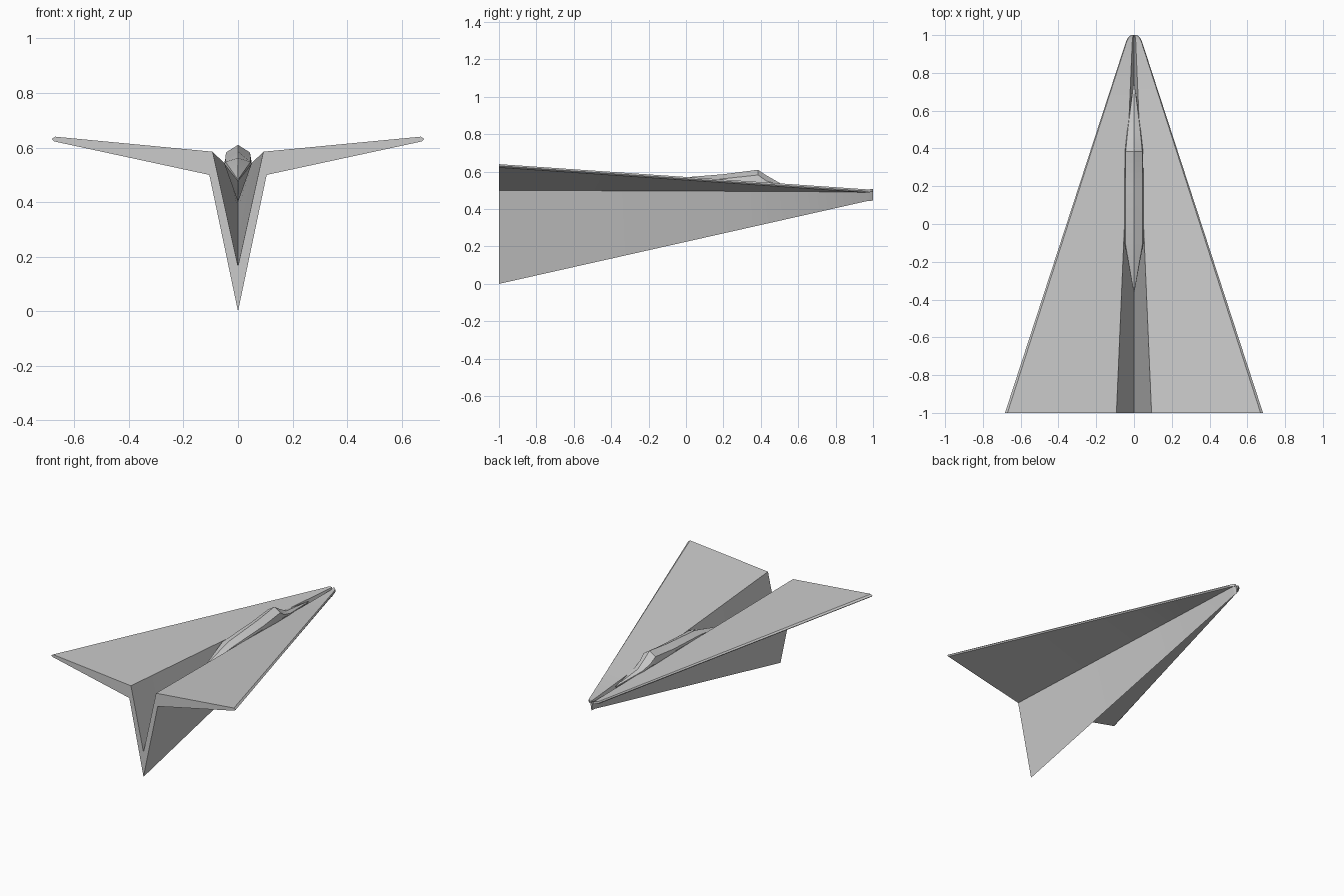
import bpy, bmesh, math

if "Cube" in bpy.data.objects:
    bpy.data.objects.remove(bpy.data.objects["Cube"])


def loft(name, stations, angle):
    """Skin mirrored half sections; each half runs from bottom centre to top centre."""
    bm = bmesh.new()
    rings = []
    for y, half in stations:
        pts = half + [(-x, z) for x, z in half[-2:0:-1]]
        rings.append([bm.verts.new((x, y, z)) for x, z in pts])
    n = len(rings[0])
    for a, b in zip(rings, rings[1:]):
        for i in range(n):
            j = (i + 1) % n
            bm.faces.new((a[i], a[j], b[j], b[i]))
    for ring in (rings[0], rings[-1]):
        # end caps, split into left and right strips
        m = n // 2
        for i in range(m):
            for s in (1, -1):
                if i == 0 or i == m - 1:
                    continue
        f = bm.faces.new(ring)
        bmesh.ops.triangulate(bm, faces=[f])
    bmesh.ops.remove_doubles(bm, verts=bm.verts, dist=1e-5)
    bmesh.ops.dissolve_degenerate(bm, edges=bm.edges, dist=1e-5)
    bmesh.ops.recalc_face_normals(bm, faces=bm.faces)
    me = bpy.data.meshes.new(name)
    bm.to_mesh(me)
    bm.free()
    ob = bpy.data.objects.new(name, me)
    bpy.context.collection.objects.link(ob)
    bpy.ops.object.select_all(action='DESELECT')
    ob.select_set(True)
    bpy.context.view_layer.objects.active = ob
    bpy.ops.object.shade_smooth_by_angle(angle=math.radians(angle))
    return ob


# Folded dart: keel, wing fold, wing tip, groove lip, groove bottom
tail = [(0, 0), (0.105, 0.5), (0.675, 0.623), (0.683, 0.631), (0.67, 0.64),
        (0.093, 0.585), (0, 0.165)]
nose = [(0, 0.443), (0.022, 0.492), (0.038, 0.489), (0.041, 0.496), (0.037, 0.505),
        (0.009, 0.502), (0, 0.478)]


def blend(t):
    return [(a[0] + (b[0] - a[0]) * t, a[1] + (b[1] - a[1]) * t) for a, b in zip(tail, nose)]


body = [(-1 + 1.97 * k / 6, blend(k / 6)) for k in range(7)]
# rounded nose
body += [(0.988, [(x * 0.75, z + 0.001) for x, z in nose]),
         (1.0, [(x * 0.38, z + 0.002) for x, z in nose])]
loft("folded_paper_body", body, 25)

# Canopy set in the groove: y, half width, keel, edge, shoulder and ridge heights
canopy = []
for y, w, keel, edge, shoulder, ridge in [
        (-0.36, 0.002, 0.470, 0.480, 0.485, 0.490),
        (-0.10, 0.050, 0.400, 0.540, 0.548, 0.562),
        (0.20, 0.050, 0.420, 0.545, 0.562, 0.586),
        (0.385, 0.048, 0.440, 0.540, 0.582, 0.610),
        (0.43, 0.043, 0.450, 0.535, 0.550, 0.580),
        (0.51, 0.034, 0.460, 0.520, 0.527, 0.534),
        (0.74, 0.003, 0.495, 0.505, 0.508, 0.511)]:
    canopy.append((y, [(0, keel), (w, edge), (w * 0.92, shoulder), (0, ridge)]))
loft("canopy", canopy, 20)
